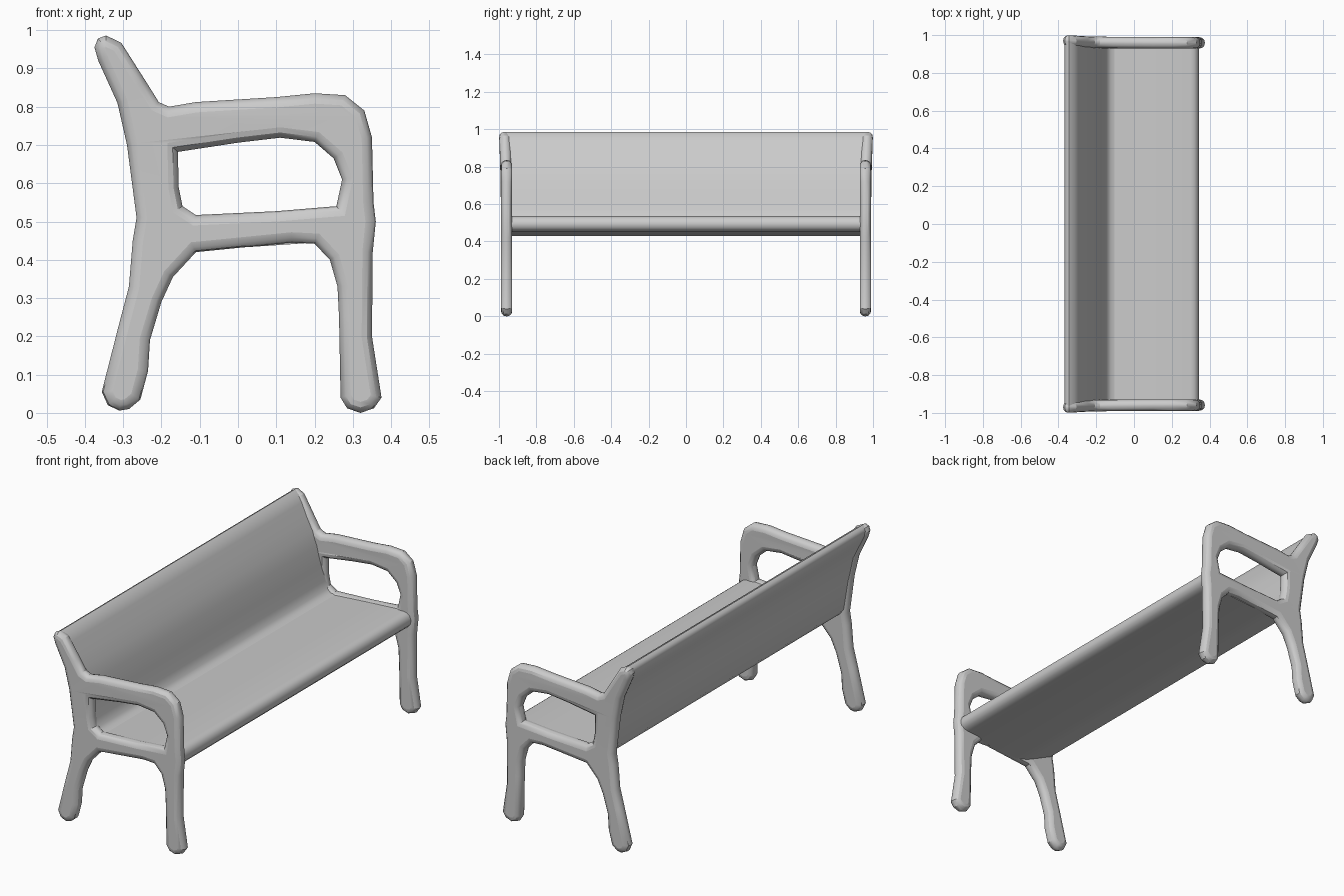
import bpy
from math import radians


def extrude_profile(name, loops, half_depth, bevel=0.0, smooth=30):
    """Filled x-z outline (later loops are holes), extruded along y with rounded rims."""
    curve = bpy.data.curves.new(name, 'CURVE')
    curve.dimensions = '2D'
    curve.fill_mode = 'BOTH'
    curve.extrude = half_depth - bevel
    curve.bevel_depth = bevel
    curve.bevel_resolution = 2
    curve.offset = -bevel
    for pts in loops:
        spline = curve.splines.new('POLY')
        spline.points.add(len(pts) - 1)
        for p, (x, z) in zip(spline.points, pts):
            p.co = (x, z, 0, 1)
        spline.use_cyclic_u = True
    obj = bpy.data.objects.new(name, curve)
    bpy.context.collection.objects.link(obj)
    obj.rotation_euler.x = radians(90)
    bpy.ops.object.select_all(action='DESELECT')
    obj.select_set(True)
    bpy.context.view_layer.objects.active = obj
    bpy.ops.object.convert(target='MESH')
    obj = bpy.context.object
    bpy.ops.object.transform_apply(location=False, rotation=True, scale=False)
    bpy.ops.object.shade_smooth_by_angle(angle=radians(smooth))
    obj.name = name
    return obj


# End frame: back post, armrest, both legs and seat rail in one outline
outline = [
    (-0.345, 0.986), (-0.305, 0.967), (-0.24, 0.865), (-0.207, 0.812),
    (-0.18, 0.80), (-0.11, 0.812), (0.10, 0.825), (0.20, 0.835),
    (0.28, 0.83), (0.33, 0.79), (0.35, 0.72), (0.354, 0.55),
    (0.36, 0.50), (0.352, 0.42), (0.35, 0.20), (0.375, 0.04),
    (0.355, 0.012), (0.32, 0.0), (0.285, 0.012), (0.268, 0.04),
    (0.264, 0.25), (0.26, 0.33), (0.24, 0.40), (0.20, 0.442),
    (0.14, 0.445), (-0.11, 0.42), (-0.17, 0.355), (-0.20, 0.29),
    (-0.23, 0.19), (-0.235, 0.11), (-0.255, 0.035), (-0.285, 0.01),
    (-0.31, 0.006), (-0.34, 0.02), (-0.356, 0.055), (-0.31, 0.235),
    (-0.285, 0.33), (-0.275, 0.45), (-0.265, 0.51), (-0.29, 0.70),
    (-0.315, 0.81), (-0.365, 0.92), (-0.375, 0.955), (-0.366, 0.978),
]
arm_opening = [
    (-0.157, 0.682), (0.0, 0.706), (0.11, 0.719), (0.20, 0.708),
    (0.25, 0.665), (0.272, 0.61), (0.257, 0.54), (0.10, 0.527),
    (-0.11, 0.517), (-0.145, 0.54), (-0.155, 0.59),
]
frame = extrude_profile("end_frame", [outline, arm_opening], 0.030, 0.027)
for v in frame.data.vertices:          # the post top flares slightly outward
    v.co.y += 0.959 + 0.08 * max(0, v.co.z - 0.6) * max(0, -v.co.x)
mirror = frame.modifiers.new("other_end", 'MIRROR')
mirror.use_axis = (False, True, False)

# Seat slab with a rounded front edge, its underside rising at the back
seat = [
    (-0.235, 0.505), (-0.15, 0.463), (-0.09, 0.436), (-0.04, 0.429),
    (0.10, 0.438), (0.30, 0.452), (0.325, 0.459), (0.34, 0.475),
    (0.344, 0.497), (0.336, 0.52), (0.32, 0.532), (0.30, 0.536),
    (0.10, 0.522), (-0.11, 0.508),
]
extrude_profile("seat", [seat], 0.955, smooth=50)

# Curved backrest with a rolled top edge, running softly into the seat
backrest = [
    (-0.367, 0.96), (-0.361, 0.93), (-0.342, 0.89), (-0.304, 0.81),
    (-0.276, 0.68), (-0.254, 0.53), (-0.235, 0.503), (-0.15, 0.475),
    (-0.10, 0.508), (-0.122, 0.514), (-0.142, 0.53), (-0.155, 0.57),
    (-0.175, 0.65), (-0.198, 0.74), (-0.226, 0.81), (-0.257, 0.865),
    (-0.295, 0.935), (-0.315, 0.967), (-0.345, 0.985), (-0.36, 0.977),
]
extrude_profile("backrest", [backrest], 0.965, smooth=50)
